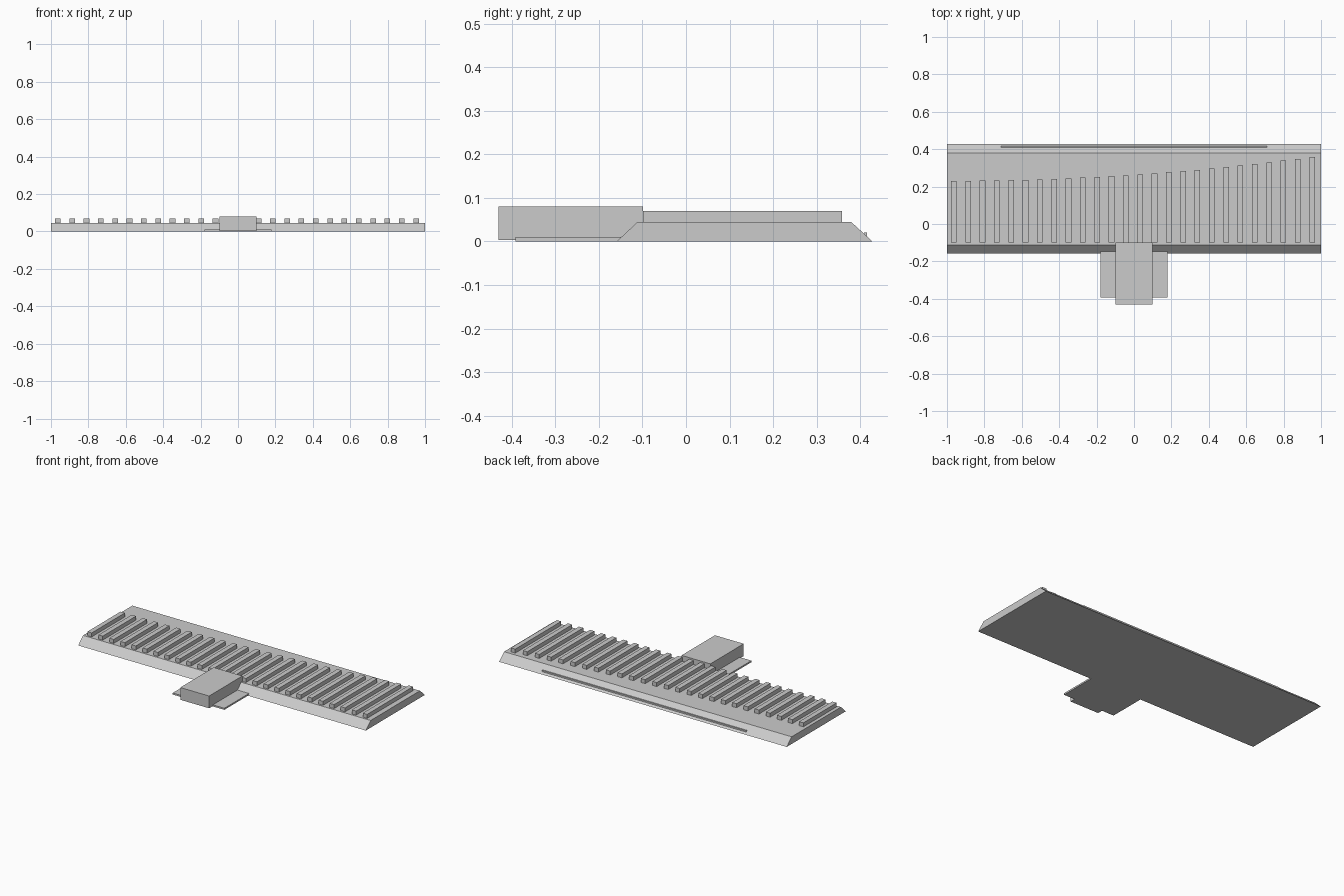
import bpy, bmesh

if "Cube" in bpy.data.objects:
    bpy.data.objects.remove(bpy.data.objects["Cube"])

grey = bpy.data.materials.new("light_grey")
grey.diffuse_color = (0.6, 0.6, 0.6, 1)
grey.use_nodes = True
grey.node_tree.nodes["Principled BSDF"].inputs["Base Color"].default_value = grey.diffuse_color


def finish(name, bm):
    bmesh.ops.recalc_face_normals(bm, faces=bm.faces)
    mesh = bpy.data.meshes.new(name)
    bm.to_mesh(mesh)
    bm.free()
    mesh.materials.append(grey)
    obj = bpy.data.objects.new(name, mesh)
    bpy.context.collection.objects.link(obj)
    return obj


def extrude_x(name, profile, x0, x1):
    """Extrude a (y, z) outline along x."""
    bm = bmesh.new()
    face = bm.faces.new([bm.verts.new((x0, y, z)) for y, z in profile])
    res = bmesh.ops.extrude_face_region(bm, geom=[face])
    verts = [v for v in res["geom"] if isinstance(v, bmesh.types.BMVert)]
    bmesh.ops.translate(bm, verts=verts, vec=(x1 - x0, 0, 0))
    return finish(name, bm)


def box(name, x0, x1, y0, y1, z0, z1):
    return extrude_x(name, [(y0, z0), (y1, z0), (y1, z1), (y0, z1)], x0, x1)


# main slab with sloped front and back
extrude_x("base_slab", [(-0.159, 0), (0.428, 0), (0.379, 0.045), (-0.111, 0.045)], -1, 1)

# row of raised bars, growing longer towards the right
COUNT = 26
for i in range(COUNT):
    t = i / (COUNT - 1)
    x = -0.963 + 1.915 * t
    box(f"bar_{i + 1:02d}", x - 0.015, x + 0.015, -0.099, 0.231 + 0.127 * t ** 2, 0.044, 0.07)

# thin ledge on the back slope
box("back_ledge", -0.71, 0.71, 0.409, 0.416, 0.006, 0.02)

# front block made of three stacked layers
levels = [0.003, 0.029, 0.054, 0.08]
for i in range(3):
    box(f"block_layer_{i + 1}", -0.1, 0.1, -0.43, -0.099, levels[i], levels[i + 1])

# thin foot plate below the block
box("foot_plate", -0.18, 0.18, -0.392, -0.13, 0, 0.01)
